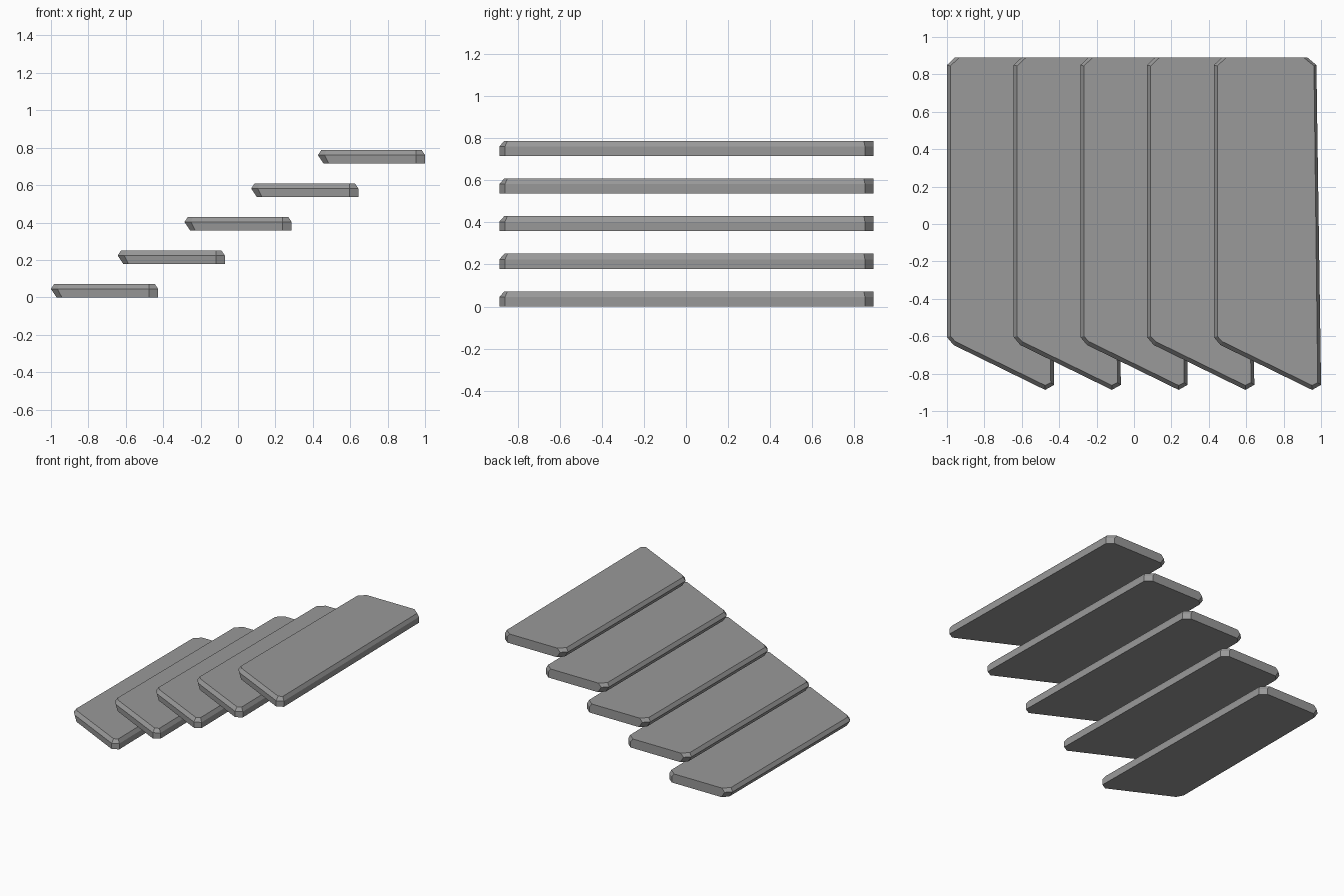
import bpy, bmesh

if "Cube" in bpy.data.objects:
    bpy.data.objects.remove(bpy.data.objects["Cube"])

# Plan outlines of one tread at bottom, widest line and top (x measured from its left edge)
bottom = [(.03, -.605), (.058, -.655), (.525, -.887), (.573, -.86),
          (.548, .85), (.50, .89), (.07, .89), (.03, .85)]
middle = [(0, -.605), (.035, -.647), (.525, -.887), (.573, -.86),
          (.548, .85), (.50, .89), (.042, .89), (0, .85)]
top = [(.018, -.60), (.046, -.629), (.525, -.863), (.555, -.848),
       (.535, .845), (.48, .89), (.066, .89), (.018, .845)]
levels = [(bottom, 0), (middle, .045), (top, .072)]

# Dark grey stone
stone = bpy.data.materials.new("dark_grey")
stone.diffuse_color = (.32, .32, .32, 1)
stone.use_nodes = True
stone.node_tree.nodes["Principled BSDF"].inputs["Base Color"].default_value = stone.diffuse_color


def add_tread(name, x, z):
    bm = bmesh.new()
    rings = [[bm.verts.new((x + px, py, z + h)) for px, py in outline]
             for outline, h in levels]
    bm.faces.new(rings[0][::-1])
    bm.faces.new(rings[-1])
    n = len(bottom)
    for lo, hi in zip(rings, rings[1:]):
        for i in range(n):
            j = (i + 1) % n
            bm.faces.new((lo[i], lo[j], hi[j], hi[i]))
    bmesh.ops.recalc_face_normals(bm, faces=bm.faces)
    mesh = bpy.data.meshes.new(name)
    bm.to_mesh(mesh)
    bm.free()
    mesh.materials.append(stone)
    bpy.context.collection.objects.link(bpy.data.objects.new(name, mesh))


# Five floating treads rising to the right
for k in range(5):
    add_tread(f"stair_tread_{k + 1}", -1 + .3568 * k, .1788 * k)
